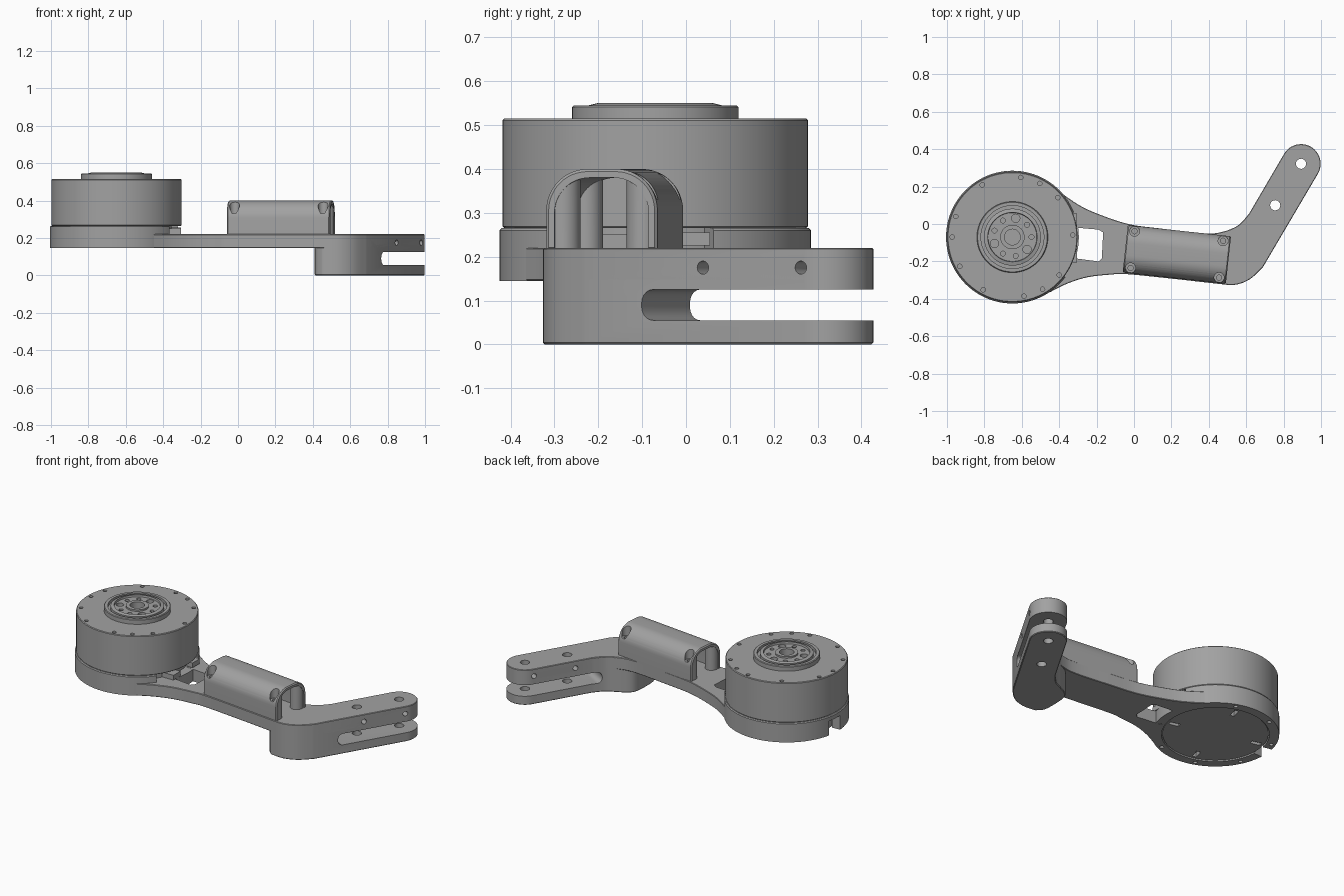
import bpy, bmesh, math
from math import cos, sin, pi, radians
from mathutils import Vector, Matrix

if "Cube" in bpy.data.objects:
    bpy.data.objects.remove(bpy.data.objects["Cube"], do_unlink=True)

GREY = (0.36, 0.36, 0.36, 1)
mat = bpy.data.materials.new("machined grey")
mat.use_nodes = True
mat.diffuse_color = GREY
mat.node_tree.nodes["Principled BSDF"].inputs["Base Color"].default_value = GREY


def finish(name, bm):
    bmesh.ops.recalc_face_normals(bm, faces=bm.faces[:])
    me = bpy.data.meshes.new(name)
    bm.to_mesh(me)
    bm.free()
    me.materials.append(mat)
    ob = bpy.data.objects.new(name, me)
    bpy.context.collection.objects.link(ob)
    return ob


def prism(name, pts, z0, z1, bevel=0.0, matrix=None):
    """Extrude a flat outline from z0 to z1."""
    bm = bmesh.new()
    face = bm.faces.new([bm.verts.new((x, y, z0)) for x, y in pts])
    new = bmesh.ops.extrude_face_region(bm, geom=[face])["geom"]
    top = [v for v in new if isinstance(v, bmesh.types.BMVert)]
    bmesh.ops.translate(bm, verts=top, vec=(0, 0, z1 - z0))
    if bevel:
        rim = [e for e in bm.edges if abs(e.verts[0].co.z - e.verts[1].co.z) < 1e-6]
        bmesh.ops.bevel(bm, geom=rim, offset=bevel, segments=1, affect='EDGES')
    if matrix:
        bmesh.ops.transform(bm, matrix=matrix, verts=bm.verts[:])
    return finish(name, bm)


def arc(cx, cy, r, a0, a1, n):
    return [(cx + r * cos(radians(a0 + (a1 - a0) * i / n)),
             cy + r * sin(radians(a0 + (a1 - a0) * i / n))) for i in range(n + 1)]


def cyl(name, x, y, r, z0, z1, n=32, matrix=None):
    return prism(name, arc(x, y, r, 0, 360, n)[:-1], z0, z1, 0, matrix)


def box(name, size, matrix, bevel=0.0):
    bm = bmesh.new()
    bmesh.ops.create_cube(bm, size=1, matrix=Matrix.Diagonal((*size, 1)))
    if bevel:
        bmesh.ops.bevel(bm, geom=bm.edges[:], offset=bevel, segments=5,
                        profile=0.5, affect='EDGES')
    bmesh.ops.transform(bm, matrix=matrix, verts=bm.verts[:])
    return finish(name, bm)


def lathe(name, profile, cx, cy, n=96):
    """Spin a closed (radius, z) profile about a vertical axis."""
    bm = bmesh.new()
    vs = [bm.verts.new((r, 0, z)) for r, z in profile]
    es = [bm.edges.new((vs[i], vs[(i + 1) % len(vs)])) for i in range(len(vs))]
    bmesh.ops.spin(bm, geom=vs + es, cent=(0, 0, 0), axis=(0, 0, 1),
                   angle=2 * pi, steps=n, use_merge=True)
    bmesh.ops.remove_doubles(bm, verts=bm.verts[:], dist=1e-5)
    bmesh.ops.translate(bm, verts=bm.verts[:], vec=(cx, cy, 0))
    return finish(name, bm)


def cut(ob, *cutters):
    """Subtract cutters from the part, then discard them."""
    bpy.context.view_layer.objects.active = ob
    for c in cutters:
        c.hide_render = True
        mod = ob.modifiers.new("cut", 'BOOLEAN')
        mod.operation, mod.solver, mod.object = 'DIFFERENCE', 'EXACT', c
        bpy.ops.object.modifier_apply(modifier=mod.name)
        bpy.data.objects.remove(c, do_unlink=True)


def spline(pts, steps=5):
    """Smooth curve through the points."""
    p = [Vector(q) for q in [pts[0]] + pts + [pts[-1]]]
    out = []
    for a, b, c, d in zip(p, p[1:], p[2:], p[3:]):
        for i in range(steps):
            t = i / steps
            out.append(tuple(0.5 * (2 * b + (c - a) * t + (2 * a - 5 * b + 4 * c - d) * t * t
                                    + (3 * b - a - 3 * c + d) * t ** 3)))
    return out + [pts[-1]]


MX, MY = -0.65, -0.07            # motor axis
TX, TY, TR = 0.893, 0.322, 0.105  # fork tip
tip = arc(TX, TY, TR, 150, -30, 24)


def fork_frame(s, z):
    """Frame on the fork: x along the arm, y across, z up."""
    a = radians(60)
    return Matrix.Translation((TX + s * cos(a), TY + s * sin(a), z)) @ Matrix.Rotation(a, 4, 'Z')


def wedge(a0, a1, z0, z1):
    return prism("wedge", [(MX, MY)] + arc(MX, MY, 0.5, a0, a1, 8), z0, z1)


# Arm plate with motor opening and window
rear = spline([(-0.45, 0.22), (-0.4, 0.175), (-0.3, 0.105), (-0.2, 0.057), (-0.03, 0),
               (0.15, -0.025), (0.38, -0.05), (0.48, -0.04), (0.56, -0.005), (0.615, 0.055)])
elbow = spline([(0.69, -0.23), (0.62, -0.295), (0.54, -0.325), (0.45, -0.32)])
front = spline([(0.45, -0.32), (0.2, -0.292), (-0.04, -0.268), (-0.12, -0.27),
                (-0.25, -0.285), (-0.36, -0.32), (-0.45, -0.365)])
arm = prism("arm_plate", rear + tip + elbow[:-1] + front, 0.145, 0.22, 0.003)
cut(arm, cyl("bore", MX, MY, 0.31, 0, 1, 96),
    prism("window", [(-0.36, -0.015), (-0.19, -0.03), (-0.165, -0.045), (-0.172, -0.185),
                     (-0.19, -0.2), (-0.36, -0.178)], 0, 1))

# Forked end block
heel = spline([(0.45, -0.318), (0.42, -0.285), (0.41, -0.23), (0.415, -0.12), (0.44, -0.07),
               (0.5, -0.035), (0.56, -0.005), (0.615, 0.055)])
fork = prism("fork_block", tip + elbow[:-1] + heel, 0, 0.2195, 0.004)
slot = box("slot", (0.73, 0.8, 0.07), fork_frame(-0.065, 0.09), 0.03)
cut(fork, slot)
for part in (arm, fork):
    cut(part, *[cyl("pin", x, y, 0.027, -1, 1) for x, y in ((TX, TY), (0.755, 0.1))])
    cut(part, *[cyl("cross", 0, 0, 0.015, -0.3, 0.3, 24,
                    fork_frame(s, 0.175) @ Matrix.Rotation(pi / 2, 4, 'X'))
                for s in (-0.268, -0.009)])

# Motor seat ring with cable gap, rear gap and screw holes
ring = lathe("motor_seat", [(0.30, 0.145), (0.355, 0.145), (0.355, 0.26), (0.35, 0.265),
                            (0.30, 0.265)], MX, MY)
cut(ring, wedge(-37, 22, 0.2195, 0.4), wedge(168, 184, 0, 0.235))
cut(ring, *[cyl("screw", MX + 0.33 * cos(a), MY + 0.33 * sin(a), 0.012, 0, 0.18, 16)
            for a in [radians(25 + 45 * i) for i in range(8)]])

# Motor base with four small notches
base = cyl("motor_base", MX, MY, 0.295, 0.15, 0.27, 96)
cut(base, *[box("notch", (0.06, 0.025, 0.06),
                Matrix.Translation((MX, MY, 0.15)) @ Matrix.Rotation(radians(-15 + 90 * i), 4, 'Z')
                @ Matrix.Translation((0.25, 0, 0))) for i in range(4)])

# Motor drum with rim screw holes
drum = lathe("motor_drum", [(0, 0.265), (0.344, 0.265), (0.348, 0.269), (0.348, 0.511),
                            (0.344, 0.515), (0, 0.515)], MX, MY)
cut(drum, *[cyl("screw", MX + 0.322 * cos(radians(a)), MY + 0.322 * sin(radians(a)),
                0.012, 0.49, 0.6, 16)
            for a in (82, 63, 41, 2, -39, -60, -79, -119, -151, 180, 160, 120)])
cut(drum, cyl("hub_pocket", MX, MY, 0.05, 0.48, 0.6))

# Output hub with bolt circle
hub = lathe("output_hub", [(0.042, 0.49), (0.19, 0.505), (0.19, 0.541), (0.186, 0.545),
                           (0.168, 0.545), (0.168, 0.525), (0.152, 0.525), (0.152, 0.545),
                           (0.132, 0.55), (0.13, 0.538), (0.065, 0.538), (0.065, 0.548),
                           (0.042, 0.548)], MX, MY)
cut(hub, *[cyl("bolt", MX + 0.102 * cos(a), MY + 0.102 * sin(a), 0.022 if i % 3 == 0 else 0.013,
               0.518, 0.6, 20)
           for i, a in enumerate([radians(80 + 40 * i) for i in range(9)])])

# Cable connectors under the drum
for name, y, z in (("rear_connector", 0.02, 0.24), ("front_connector", -0.17, 0.235)):
    box(name, (0.08, 0.07, 0.03), Matrix.Translation((-0.345, y, z)))

# Arched cover: open tunnel with corner bosses
frame = Matrix.Translation((0.229, -0.1625, 0)) @ Matrix.Rotation(radians(-6.2), 4, 'Z')
along = frame @ Matrix(((0, 0, 1, 0), (1, 0, 0, 0), (0, 1, 0, 0), (0, 0, 0, 1)))


def arch(name, half, top, r, z0, length, bevel=0):
    pts = [(half, z0)] + arc(half - r, top - r, r, 0, 90, 12)
    pts += arc(r - half, top - r, r, 90, 180, 12) + [(-half, z0)]
    return prism(name, pts, -length / 2, length / 2, bevel, along)


cover = arch("arched_cover", 0.1275, 0.4, 0.095, 0.215, 0.555, 0.006)
tunnel = arch("tunnel", 0.108, 0.38, 0.08, 0.1, 0.7)
corners = [(sx * 0.238, sy * 0.099) for sx in (-1, 1) for sy in (-1, 1)]
cut(tunnel, *[cyl("boss", x, y * 0.92, 0.038, 0, 0.6, 32, frame) for x, y in corners])
cut(cover, tunnel)
cut(cover, *[cyl("counterbore", x, y, 0.0265, 0.33, 0.6, 32, frame) for x, y in corners])
cut(cover, *[cyl("screw", x, y, 0.014, 0.27, 0.6, 20, frame) for x, y in corners])

# Smooth curved walls, keep edges sharp
bpy.ops.object.select_all(action='DESELECT')
for ob in bpy.context.scene.objects:
    if ob.type == 'MESH':
        ob.select_set(True)
        bpy.context.view_layer.objects.active = ob
bpy.ops.object.shade_smooth_by_angle(angle=radians(30))
